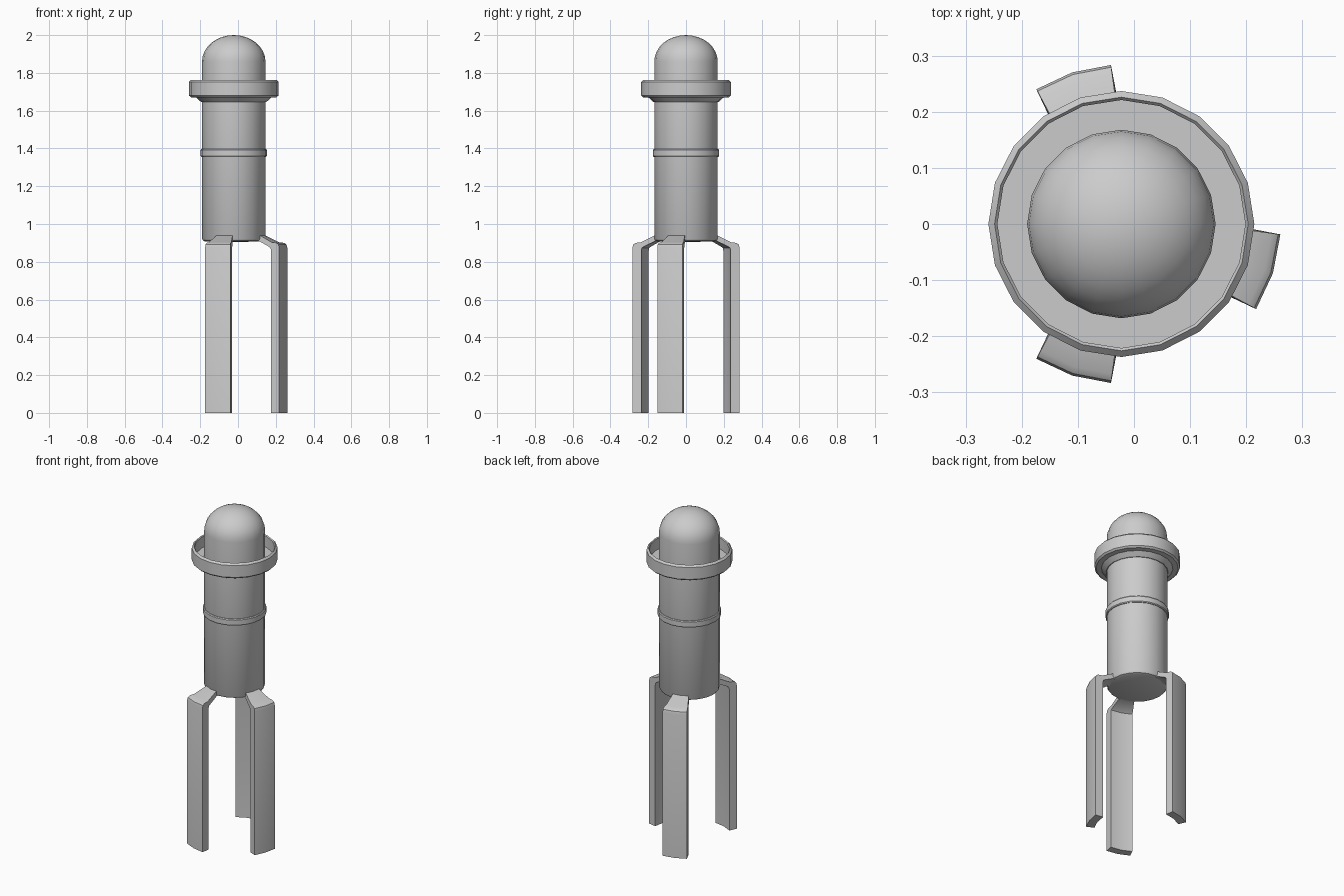
import bpy, bmesh
from math import sin, cos, pi, radians

if "Cube" in bpy.data.objects:
    bpy.data.objects.remove(bpy.data.objects["Cube"])

AXIS_X = -0.0225   # all round parts share this axis
SIDES = 20


def finish(name, bm, angle=32):
    bmesh.ops.remove_doubles(bm, verts=bm.verts, dist=1e-5)
    bmesh.ops.recalc_face_normals(bm, faces=bm.faces)
    me = bpy.data.meshes.new(name)
    bm.to_mesh(me)
    bm.free()
    ob = bpy.data.objects.new(name, me)
    bpy.context.collection.objects.link(ob)
    ob.location.x = AXIS_X
    bpy.ops.object.select_all(action='DESELECT')
    ob.select_set(True)
    bpy.context.view_layer.objects.active = ob
    bpy.ops.object.shade_smooth_by_angle(angle=radians(angle))
    return ob


def lathe(name, profile, closed=False):
    """Spin (radius, z) points about the z axis."""
    bm = bmesh.new()
    pts = profile + profile[:1] if closed else profile
    vs = [bm.verts.new((r, 0, z)) for r, z in pts]
    es = [bm.edges.new(p) for p in zip(vs, vs[1:])]
    bmesh.ops.spin(bm, geom=vs + es, cent=(0, 0, 0), axis=(0, 0, 1),
                   angle=2 * pi, steps=SIDES, use_duplicate=False)
    return finish(name, bm)


# Cylindrical body with rounded bottom edge and domed top
dome = [(0.168 * cos(a), 1.86 + 0.14 * sin(a))
        for a in [i * pi / 16 for i in range(8)]]
lathe("body", [(0, 0.905), (0.150, 0.907), (0.162, 0.912), (0.168, 0.922)]
      + dome + [(0, 2.0)])

# Thin band around the middle
lathe("middle_band", [(0.160, 1.356), (0.172, 1.356), (0.176, 1.361),
                      (0.176, 1.391), (0.172, 1.396), (0.160, 1.396)], True)

# Open cup-shaped collar below the dome
lathe("collar", [(0.160, 1.645), (0.172, 1.645), (0.198, 1.669),
                 (0.227, 1.671), (0.237, 1.680), (0.237, 1.752),
                 (0.226, 1.763), (0.221, 1.757), (0.221, 1.690),
                 (0.160, 1.690)], True)

# Legs: side profile as (radius, z, half width), swept over two facets
LEG = [(0.284, 0.0, 0.070), (0.284, 0.876, 0.070), (0.280, 0.891, 0.069),
       (0.268, 0.900, 0.067), (0.240, 0.903, 0.062), (0.170, 0.938, 0.046),
       (0.130, 0.940, 0.037), (0.130, 0.908, 0.037), (0.166, 0.908, 0.046),
       (0.222, 0.881, 0.061), (0.234, 0.873, 0.063), (0.237, 0.860, 0.064),
       (0.237, 0.0, 0.064)]


def leg(name, angle):
    bm = bmesh.new()
    rows = []
    for side in (-1, 0, 1):
        rows.append([bm.verts.new((r if side == 0 else (r * r - w * w) ** 0.5,
                                   side * w, z)) for r, z, w in LEG])
    n = len(LEG)
    for a, b in zip(rows, rows[1:]):
        for i in range(n):
            j = (i + 1) % n
            bm.faces.new((a[i], a[j], b[j], b[i]))
    bm.faces.new(rows[0])
    bm.faces.new(rows[-1])
    finish(name, bm, 36).rotation_euler.z = radians(angle)


for name, angle in (("right_leg", -18), ("back_leg", 108), ("front_leg", 252)):
    leg(name, angle)
